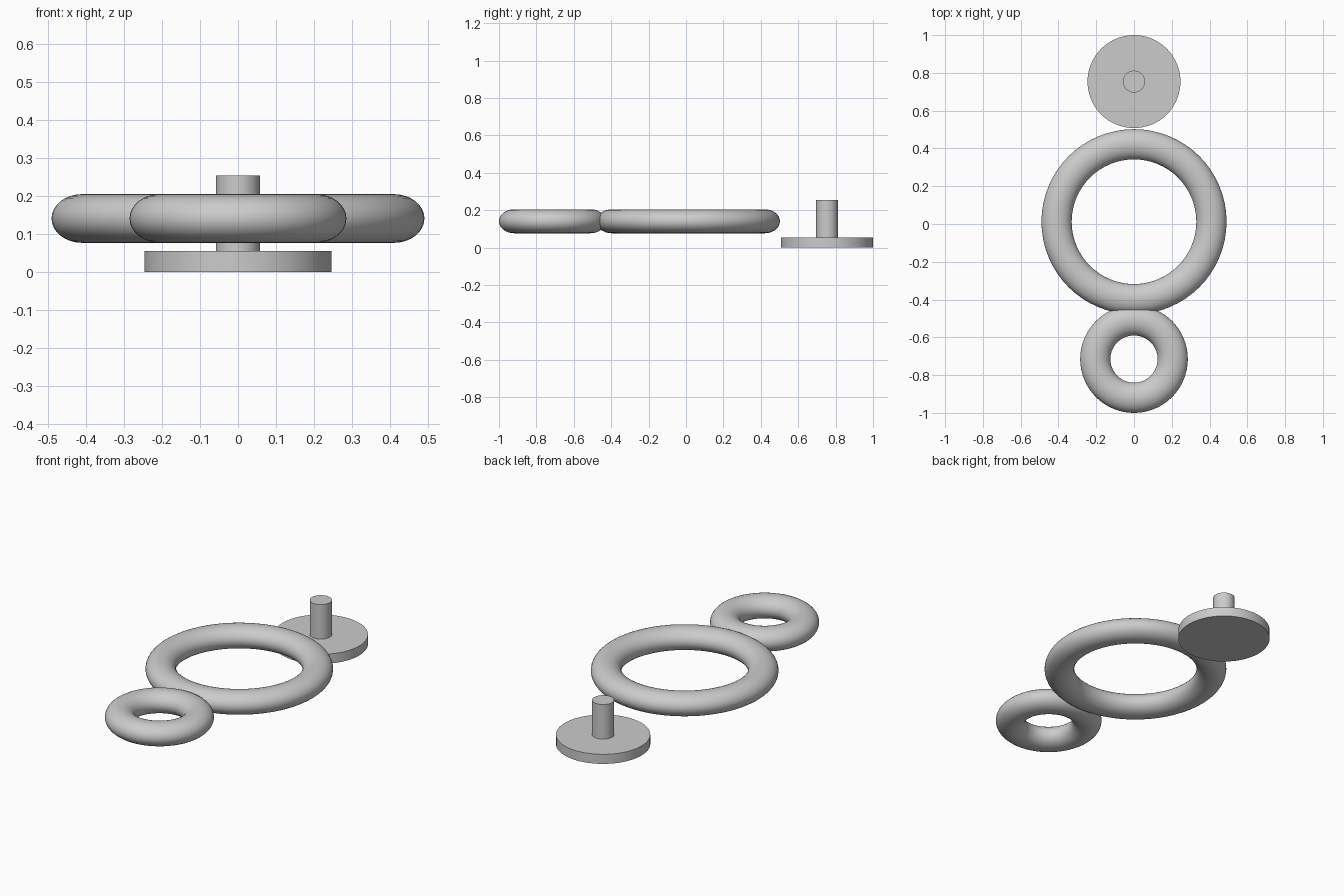
import bpy
import math

cube = bpy.data.objects.get("Cube")
if cube:
    bpy.data.objects.remove(cube, do_unlink=True)

GREY = (0.6, 0.6, 0.6, 1.0)
grey = bpy.data.materials.new("plain grey")
grey.use_nodes = True
grey.diffuse_color = GREY
grey.node_tree.nodes["Principled BSDF"].inputs["Base Color"].default_value = GREY


def finish(name):
    """Name, colour and smooth the newly added part."""
    part = bpy.context.object
    part.name = name
    part.data.materials.append(grey)
    bpy.ops.object.shade_smooth_by_angle(angle=math.radians(35))
    return part


def ring(name, y, major):
    """Flattened ring lying level."""
    bpy.ops.mesh.primitive_torus_add(
        location=(0, y, 0.141), major_radius=major, minor_radius=0.08,
        major_segments=64, minor_segments=32)
    bpy.context.object.scale.z = 0.8
    bpy.ops.object.transform_apply(location=False, rotation=False, scale=True)
    return finish(name)


def disc(name, y, radius, bottom, top):
    """Upright cylinder between two heights."""
    bpy.ops.mesh.primitive_cylinder_add(
        vertices=64, radius=radius, depth=top - bottom,
        location=(0, y, (bottom + top) / 2))
    return finish(name)


# Two touching rings
ring("large_ring", 0.012, 0.41)
ring("small_ring", -0.715, 0.205)

# Round base with its upright pin
disc("pin_base", 0.754, 0.246, 0, 0.055)
disc("pin", 0.754, 0.058, 0.02, 0.254)
